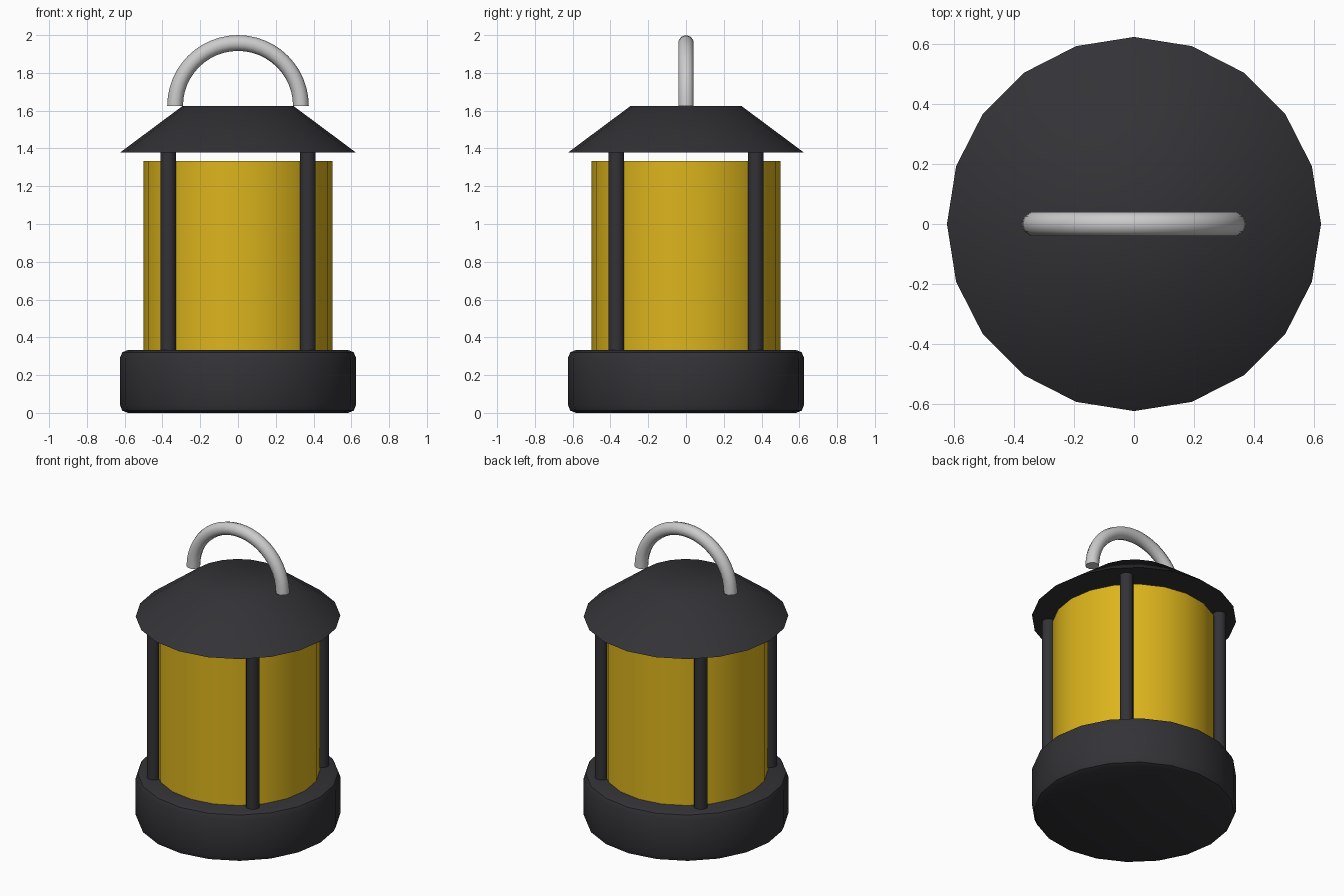
import bpy, bmesh
from math import pi, sin, cos, radians
from mathutils import Vector

if "Cube" in bpy.data.objects:
    bpy.data.objects.remove(bpy.data.objects["Cube"])


def material(name, rgb):
    m = bpy.data.materials.new(name)
    m.diffuse_color = (*rgb, 1)
    m.use_nodes = True
    m.node_tree.nodes["Principled BSDF"].inputs["Base Color"].default_value = m.diffuse_color
    return m


dark = material("dark_metal", (0.033, 0.032, 0.037))
yellow = material("yellow_glass", (0.72, 0.46, 0.012))


def finish(ob, name, mat=None):
    ob.name = name
    if mat:
        ob.data.materials.append(mat)
    bpy.ops.object.shade_smooth_by_angle(angle=radians(40))
    return ob


def frustum(name, r1, r2, z1, z2, mat, sides=20, x=0, y=0, bevel=0):
    bpy.ops.mesh.primitive_cone_add(vertices=sides, radius1=r1, radius2=r2,
                                    depth=z2 - z1, location=(x, y, (z1 + z2) / 2))
    ob = bpy.context.object
    if bevel:
        mod = ob.modifiers.new("Bevel", "BEVEL")
        mod.width, mod.segments = bevel, 2
        mod.limit_method, mod.angle_limit = "ANGLE", radians(40)
        bpy.ops.object.modifier_apply(modifier=mod.name)
    return finish(ob, name, mat)


# Body: rounded base, glass drum and sloping roof
frustum("base", 0.625, 0.625, 0, 0.333, dark, bevel=0.042)
frustum("glass", 0.5, 0.5, 0.333, 1.333, yellow)
frustum("roof", 0.625, 0.292, 1.378, 1.626, dark)

# Four corner posts
for i in range(4):
    a = pi / 4 + i * pi / 2
    frustum(f"post_{i + 1}", 0.0417, 0.0417, 0.333, 1.38, dark, sides=12,
            x=0.523 * cos(a), y=0.523 * sin(a))

# Handle: half ring swept above the roof, with closed ends
R, r, steps, sides = 0.333, 0.0417, 24, 10
bm = bmesh.new()
rings = []
for i in range(steps + 1):
    a = pi * i / steps
    ring = []
    for j in range(sides):
        t = 2 * pi * j / sides
        d = R + r * cos(t)
        ring.append(bm.verts.new(Vector((d * cos(a), r * sin(t), 1.625 + d * sin(a)))))
    rings.append(ring)
for p, q in zip(rings, rings[1:]):
    for j in range(sides):
        k = (j + 1) % sides
        bm.faces.new((p[j], p[k], q[k], q[j]))
bm.faces.new(rings[0])
bm.faces.new(rings[-1])
bmesh.ops.recalc_face_normals(bm, faces=bm.faces)
mesh = bpy.data.meshes.new("handle")
bm.to_mesh(mesh)
bm.free()
handle = bpy.data.objects.new("handle", mesh)
bpy.context.collection.objects.link(handle)
bpy.ops.object.select_all(action="DESELECT")
handle.select_set(True)
bpy.context.view_layer.objects.active = handle
finish(handle, "handle")
